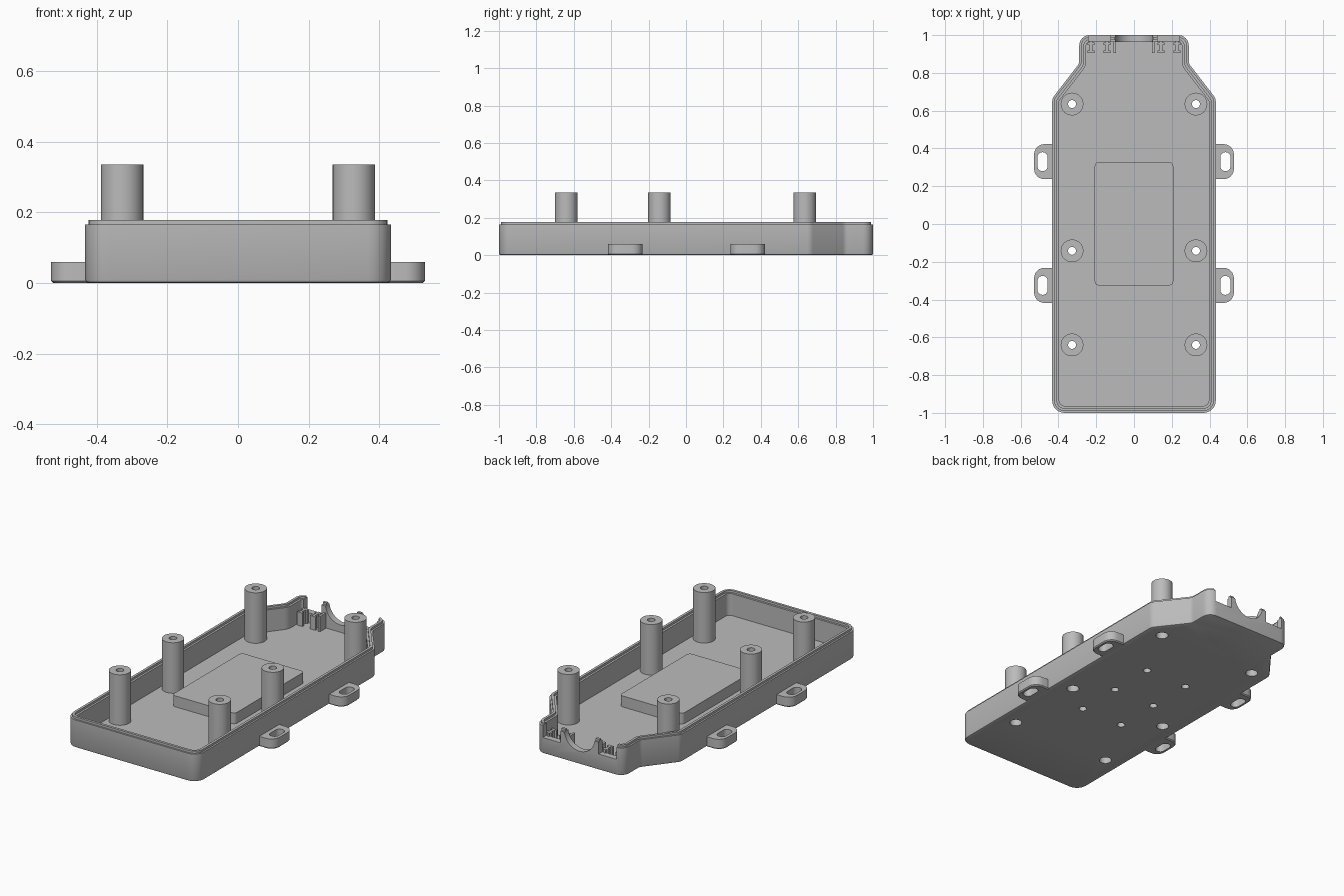
import bpy, bmesh, math
from mathutils import Vector, Matrix

if "Cube" in bpy.data.objects:
    bpy.data.objects.remove(bpy.data.objects["Cube"])

grey = bpy.data.materials.new("mid_grey")
grey.use_nodes = True
colour = (0.5, 0.5, 0.5, 1)
grey.diffuse_color = colour
grey.node_tree.nodes["Principled BSDF"].inputs["Base Color"].default_value = colour

FLOOR, RIM, LIP = 0.035, 0.165, 0.178


def rounded(corners, inset=0.0, steps=6):
    """Counter-clockwise corners (x, y, radius), inset and filleted."""
    out = []
    for i, (x, y, r) in enumerate(corners):
        p = Vector((x, y))
        d0 = (p - Vector(corners[i - 1][:2])).normalized()
        d1 = (Vector(corners[(i + 1) % len(corners)][:2]) - p).normalized()
        n0, n1 = Vector((-d0.y, d0.x)), Vector((-d1.y, d1.x))
        mitre = (n0 + n1) / (1 + n0.dot(n1))
        turn = math.atan2(d0.x * d1.y - d0.y * d1.x, d0.dot(d1))
        side = 1 if turn > 0 else -1
        rad = max(r - side * inset, 0.002)
        v = p + mitre * inset
        c = v + mitre * rad * side
        start = v - d0 * rad * math.tan(abs(turn) / 2) - c
        for k in range(steps + 1):
            out.append(c + Matrix.Rotation(turn * k / steps, 2) @ start)
    return out


def loft(bm, rings):
    """Skin a stack of (points, z) rings and close both ends."""
    loops = [[bm.verts.new((p[0], p[1], z)) for p in pts] for pts, z in rings]
    n = len(loops[0])
    for a, b in zip(loops, loops[1:]):
        for i in range(n):
            j = (i + 1) % n
            bm.faces.new((a[i], a[j], b[j], b[i]))
    bm.faces.new(loops[0][::-1])
    bm.faces.new(loops[-1])


def circle(x, y, r, n=32):
    return [(x + r * math.cos(math.tau * i / n), y + r * math.sin(math.tau * i / n))
            for i in range(n)]


def rectangle(x0, x1, y0, y1, r=0.0):
    return [(x0, y0, r), (x1, y0, r), (x1, y1, r), (x0, y1, r)]


def box(bm, x0, x1, y0, y1, z0, z1):
    pts = [c[:2] for c in rectangle(x0, x1, y0, y1)]
    loft(bm, [(pts, z0), (pts, z1)])


def prism(bm, pts, z0, z1):
    loft(bm, [(pts, z0), (pts, z1)])


def finish(name, bm, cut=None):
    """Make the object, subtract the cutter mesh and shade it."""
    def make(label, b):
        bmesh.ops.recalc_face_normals(b, faces=b.faces)
        me = bpy.data.meshes.new(label)
        b.to_mesh(me)
        b.free()
        me.materials.append(grey)
        ob = bpy.data.objects.new(label, me)
        bpy.context.scene.collection.objects.link(ob)
        return ob
    ob = make(name, bm)
    if cut:
        cutter = make(name + "_cutter", cut)
        cutter.hide_render = True
        mod = ob.modifiers.new("cut", 'BOOLEAN')
        mod.operation, mod.solver, mod.object = 'DIFFERENCE', 'EXACT', cutter
        deps = bpy.context.evaluated_depsgraph_get()
        ob.data = bpy.data.meshes.new_from_object(ob.evaluated_get(deps))
        ob.modifiers.clear()
        bpy.data.objects.remove(cutter)
    bpy.ops.object.select_all(action='DESELECT')
    ob.select_set(True)
    bpy.context.view_layer.objects.active = ob
    bpy.ops.object.shade_smooth_by_angle(angle=math.radians(32))
    return ob


posts = [(sx * 0.328, y) for sx in (-1, 1) for y in (-0.64, -0.142, 0.635)]
pad_holes = [(sx * 0.14, y) for sx in (-1, 1) for y in (-0.28, 0, 0.28)]

# Tray: floor, wall and raised lip in one skin
right = [(0.433, -1, 0.065), (0.433, 0.665, 0.05), (0.29, 0.85, 0.04), (0.29, 1, 0.055)]
outline = right + [(-x, y, r) for x, y, r in reversed(right)]
steps = [(0.01, 0), (0.003, 0.003), (0, 0.01), (0, RIM), (0.01, RIM), (0.01, LIP),
         (0.025, LIP), (0.025, RIM), (0.037, RIM), (0.037, FLOOR)]
tray = bmesh.new()
loft(tray, [(rounded(outline, inset), z) for inset, z in steps])

# Openings in the tray: screw holes, cable saddle and clip windows
cut = bmesh.new()
for x, y in posts:
    prism(cut, circle(x, y, 0.034), -0.02, 0.06)
for x, y in pad_holes:
    prism(cut, circle(x, y, 0.022, 20), -0.02, 0.06)
bmesh.ops.create_cone(cut, cap_ends=True, segments=48, radius1=0.1, radius2=0.1, depth=0.16,
                      matrix=Matrix.Translation((0, 1, LIP)) @ Matrix.Rotation(math.pi / 2, 4, 'X'))
for s in (-1, 1):
    x0, x1 = sorted((s * 0.125, s * 0.242))
    box(cut, x0, x1, 0.94, 1.05, 0.095, 0.25)
finish("tray", tray, cut)

# Standing posts with through holes, wider at the foot
for i, (x, y) in enumerate(posts):
    post, cut = bmesh.new(), bmesh.new()
    prism(post, circle(x, y, 0.06, 40), FLOOR - 0.005, 0.335)
    loft(cut, [(circle(x, y, r), z) for r, z in
               ((0.034, -0.02), (0.034, 0.06), (0.021, 0.06), (0.021, 0.4))])
    finish(f"post_{i + 1}", post, cut)

# Raised pad with blind holes from below
pad, cut = bmesh.new(), bmesh.new()
prism(pad, rounded(rectangle(-0.208, 0.208, -0.325, 0.328, 0.022)), FLOOR - 0.005, 0.1)
for x, y in pad_holes:
    prism(cut, circle(x, y, 0.022, 20), -0.02, 0.085)
finish("raised_pad", pad, cut)

# Mounting ears with slots
for s, side in ((1, "left"), (-1, "right")):
    for y, end in ((0.33, "back"), (-0.325, "front")):
        ear, cut = bmesh.new(), bmesh.new()
        shape = [(0.41, y - 0.093, 0.002), (0.529, y - 0.093, 0.055),
                 (0.529, y + 0.093, 0.055), (0.41, y + 0.093, 0.002)]
        loft(ear, [(rounded(shape, i), z) for i, z in ((0.006, 0), (0, 0.006), (0, 0.06))])
        prism(cut, rounded(rectangle(0.457, 0.511, y - 0.05, y + 0.05, 0.026)), -0.02, 0.1)
        for b in (ear, cut):
            bmesh.ops.scale(b, vec=(s, 1, 1), verts=b.verts)
        finish(f"ear_{end}_{side}", ear, cut)

# Cable clips inside the back wall: flanged posts and saddle cheeks
for s, side in ((1, "left"), (-1, "right")):
    clip = bmesh.new()
    for x, z in ((0.228, 0.115), (0.143, 0.115)):
        box(clip, x - 0.007, x + 0.007, 0.915, 0.97, FLOOR - 0.005, z)
        box(clip, x - 0.018, x + 0.018, 0.905, 0.918, FLOOR - 0.005, z)
        box(clip, x - 0.018, x + 0.018, 0.948, 0.962, FLOOR - 0.005, z)
    box(clip, 0.095, 0.109, 0.905, 0.97, FLOOR - 0.005, 0.125)
    bmesh.ops.scale(clip, vec=(s, 1, 1), verts=clip.verts)
    finish(f"cable_clip_{side}", clip)
